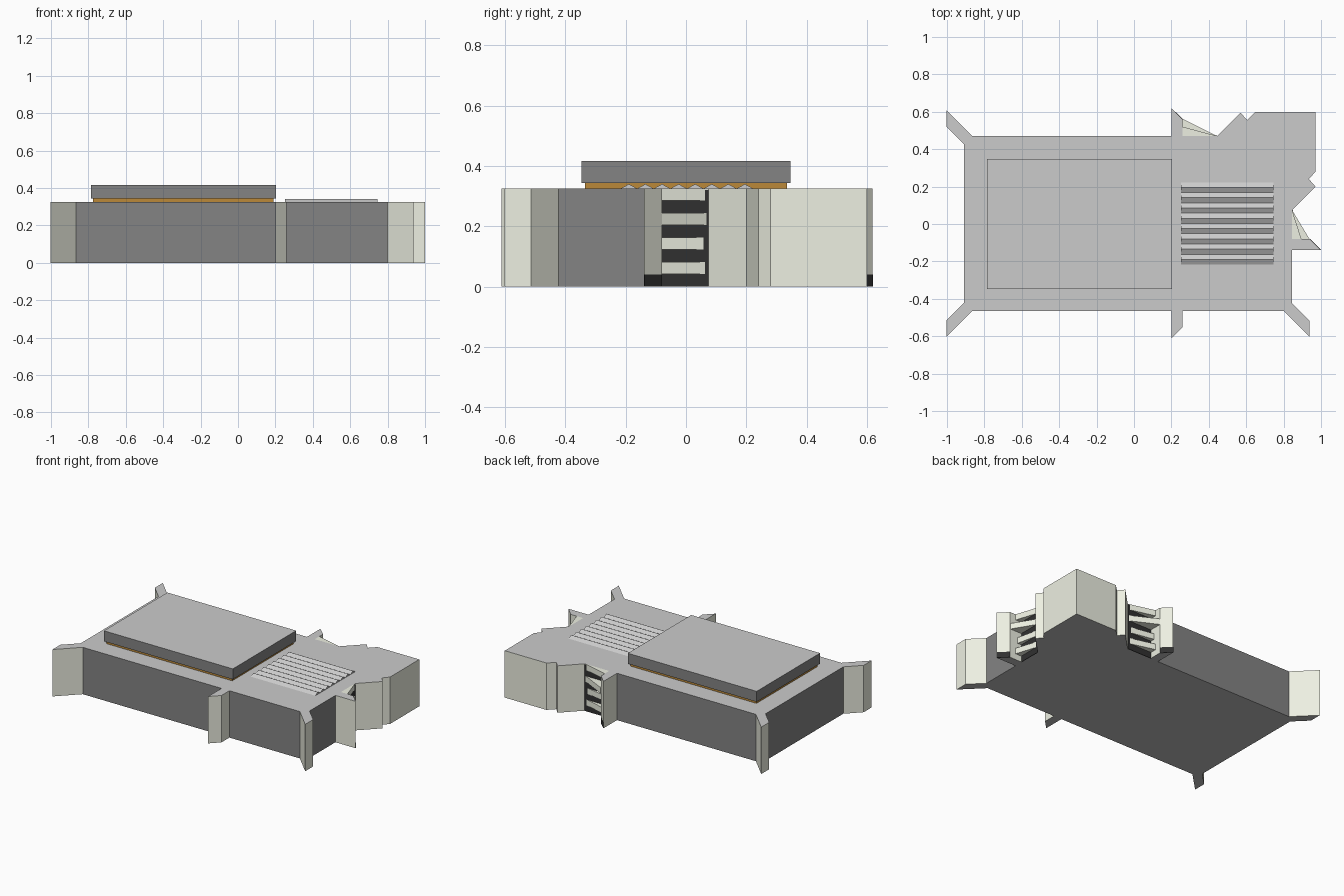
import bpy, bmesh

if "Cube" in bpy.data.objects:
    bpy.data.objects.remove(bpy.data.objects["Cube"])


def material(name, rgb):
    m = bpy.data.materials.new(name)
    m.diffuse_color = (*rgb, 1)
    m.use_nodes = True
    m.node_tree.nodes["Principled BSDF"].inputs["Base Color"].default_value = m.diffuse_color
    return m


DARK = material("dark_wall", (0.23, 0.23, 0.23))
ROOF = material("roof_grey", (0.69, 0.69, 0.69))
BASE = material("underside_grey", (0.5, 0.5, 0.5))
CREAM = material("cream_stone", (0.85, 0.87, 0.76))
BLACK = material("black_glass", (0.03, 0.03, 0.03))
BROWN = material("brown_band", (0.5, 0.25, 0.04))


def prism(name, pts, z0, z1, side, top=None, bottom=None):
    """Extrude a plan outline, with separate side, top and bottom materials."""
    bm = bmesh.new()
    face = bm.faces.new([bm.verts.new((x, y, z0)) for x, y in pts])
    ext = bmesh.ops.extrude_face_region(bm, geom=[face], use_keep_orig=True)
    verts = [g for g in ext["geom"] if isinstance(g, bmesh.types.BMVert)]
    bmesh.ops.translate(bm, verts=verts, vec=(0, 0, z1 - z0))
    bmesh.ops.recalc_face_normals(bm, faces=bm.faces)
    for f in bm.faces:
        f.material_index = 1 if f.normal.z > 0.5 else 2 if f.normal.z < -0.5 else 0
    mesh = bpy.data.meshes.new(name)
    bm.to_mesh(mesh)
    bm.free()
    for m in (side, top or side, bottom or side):
        mesh.materials.append(m)
    ob = bpy.data.objects.new(name, mesh)
    bpy.context.collection.objects.link(ob)
    return ob


def rect(x0, x1, y0, y1):
    return [(x0, y0), (x1, y0), (x1, y1), (x0, y1)]


H = 0.325
X0, X1, Y0, Y1 = -0.91, 0.845, -0.465, 0.47

# Main hall
prism("main_hall", rect(X0, X1, Y0, Y1), 0, H, DARK, ROOF, BASE)

# Diagonal corner buttresses
for name, cx, cy, sx, sy in (("front_left", X0, Y0, -1, -1),
                             ("back_left", X0, Y1, -1, 1),
                             ("front_right", X1, Y0, 1, -1)):
    pts = [(-0.045, 0), (0.092, 0.137), (0.092, 0.05), (0, -0.042), (0, 0)]
    prism(name + "_buttress", [(cx + sx * a, cy + sy * b) for a, b in pts],
          0, H, CREAM, ROOF, BASE)

# Straight buttresses with a slanted end
prism("front_buttress", [(0.2, Y0), (0.2, -0.612), (0.26, -0.552), (0.26, Y0)],
      0, H, CREAM, ROOF, BASE)
prism("back_buttress", [(0.2, Y1), (0.2, 0.618), (0.26, 0.56), (0.26, Y1)],
      0, H, CREAM, ROOF, BASE)
prism("right_buttress", [(X1, -0.14), (1.0, -0.14), (0.94, -0.08), (X1, -0.08)],
      0, H, CREAM, ROOF, BASE)

# Corner tower with notched edges
prism("corner_tower",
      [(0.445, Y1), (0.57, 0.595), (0.605, 0.555), (0.65, 0.6), (0.97, 0.6),
       (0.97, 0.28), (0.935, 0.24), (0.97, 0.2), (X1, 0.075), (X1, Y1)],
      0, H, CREAM, ROOF, BASE)

# Recessed entrances: black glazing with triangular cream slats
prism("right_glazing", rect(X1, X1 + 0.004, -0.08, 0.075), 0, H - 0.005, BLACK)
prism("back_glazing", rect(0.26, 0.445, Y1, Y1 + 0.004), 0, H - 0.005, BLACK)
for i, depth in enumerate((0.05, 0.035, 0.093, 0.05)):
    z = 0.042 + i * 0.081
    prism(f"right_slat_{i}", [(X1, -0.08), (X1 + depth, -0.08), (X1, 0.075)],
          z, z + 0.04, CREAM)
    prism(f"back_slat_{i}", [(0.26, Y1), (0.26, Y1 + depth), (0.445, Y1)],
          z, z + 0.04, CREAM)

# Black plinth strips at the buttress ends
prism("right_plinth", [(0.998, -0.14), (1.0, -0.138), (0.942, -0.08), (0.94, -0.08)],
      0, 0.04, BLACK)
prism("back_plinth", [(0.2, 0.618), (0.2, 0.62), (0.26, 0.562), (0.26, 0.56)],
      0, 0.04, BLACK)

# Raised upper storey on a brown band
prism("upper_band", rect(-0.775, 0.19, -0.335, 0.335), H, 0.345, BROWN)
prism("upper_storey", rect(-0.785, 0.203, -0.347, 0.347), 0.343, 0.416, DARK, ROOF, BASE)

# Ridged skylights running along x
N, STEP = 8, 0.055
for i in range(N):
    y = -0.217 + i * STEP
    mesh = bpy.data.meshes.new("skylight_ridge")
    v = [(x, y + dy, z) for x in (0.25, 0.745)
         for dy, z in ((0, H), (STEP, H), (STEP / 2, H + 0.015))]
    mesh.from_pydata(v, [], [(0, 2, 1), (3, 4, 5), (0, 1, 4, 3), (1, 2, 5, 4), (2, 0, 3, 5)])
    mesh.materials.append(ROOF)
    bpy.context.collection.objects.link(bpy.data.objects.new(f"skylight_ridge_{i}", mesh))
